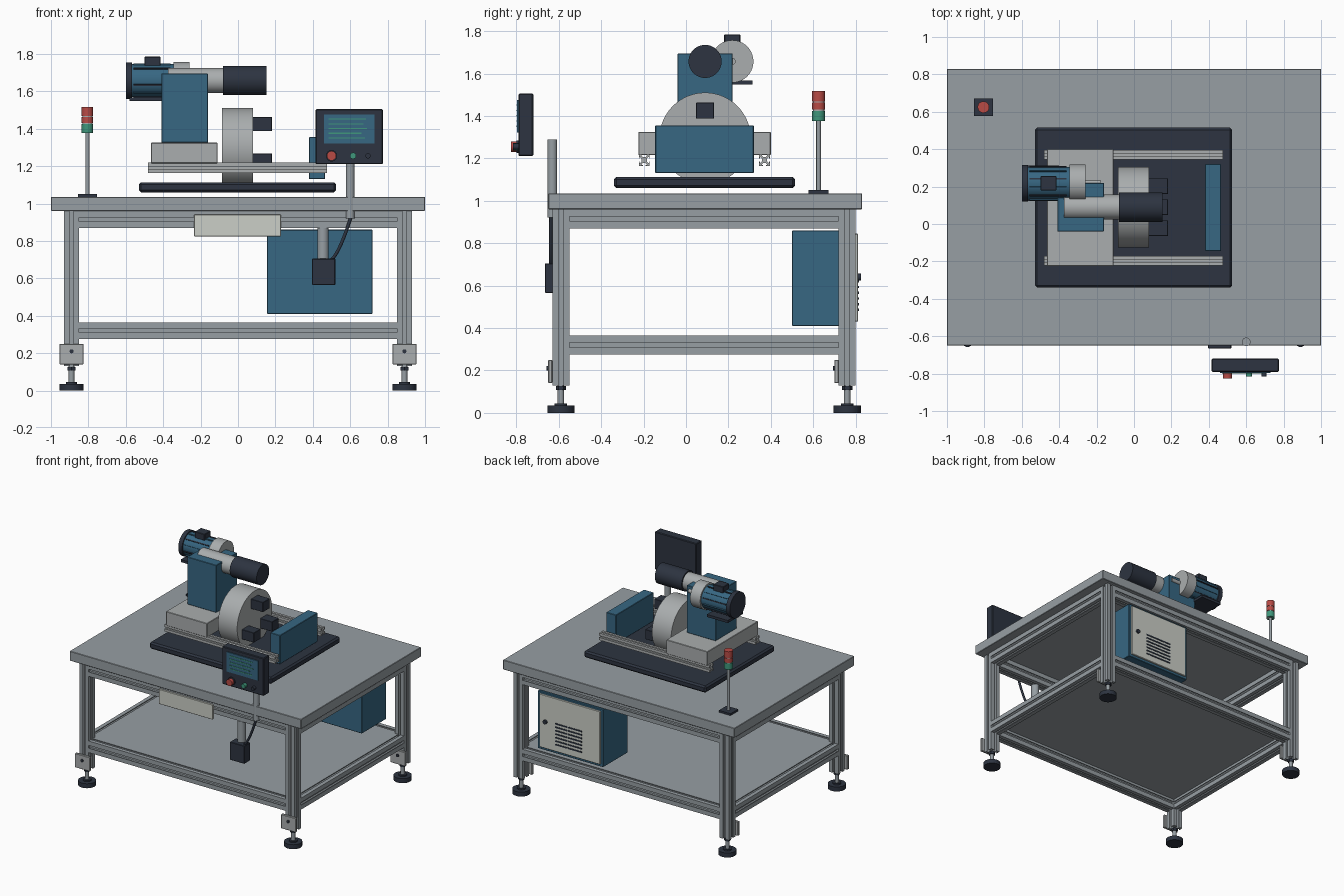
import bpy, bmesh, math
from mathutils import Matrix, Vector

if "Cube" in bpy.data.objects:
    bpy.data.objects.remove(bpy.data.objects["Cube"])


def material(name, rgb):
    m = bpy.data.materials.new(name)
    m.diffuse_color = (*rgb, 1)
    m.use_nodes = True
    m.node_tree.nodes["Principled BSDF"].inputs["Base Color"].default_value = m.diffuse_color
    return m


STEEL = material("steel grey", (0.31, 0.345, 0.37))
LIGHT = material("light grey", (0.40, 0.42, 0.425))
DARK = material("dark navy", (0.026, 0.034, 0.052))
BLUE = material("machine blue", (0.038, 0.135, 0.225))
RED = material("signal red", (0.48, 0.07, 0.06))
GREEN = material("signal green", (0.05, 0.31, 0.20))
CREAM = material("off white", (0.60, 0.62, 0.57))


def finish(bm, name, mat, smooth=False):
    bmesh.ops.recalc_face_normals(bm, faces=bm.faces)
    me = bpy.data.meshes.new(name)
    bm.to_mesh(me)
    bm.free()
    ob = bpy.data.objects.new(name, me)
    bpy.context.collection.objects.link(ob)
    me.materials.append(mat)
    if smooth:
        bpy.ops.object.select_all(action='DESELECT')
        ob.select_set(True)
        bpy.context.view_layer.objects.active = ob
        bpy.ops.object.shade_smooth_by_angle(angle=math.radians(35))
    return ob


def box(name, mat, x, y, z, bevel=0):
    """Box from (min, max) pairs."""
    bm = bmesh.new()
    size = [r[1] - r[0] for r in (x, y, z)]
    mid = [(r[0] + r[1]) / 2 for r in (x, y, z)]
    bmesh.ops.create_cube(bm, size=1, matrix=Matrix.Translation(mid) @ Matrix.Diagonal((*size, 1)))
    if bevel:
        bmesh.ops.bevel(bm, geom=bm.edges[:], offset=bevel, segments=1, affect='EDGES')
    return finish(bm, name, mat)


def axis_frame(axis):
    """Rotation taking local z to a world axis."""
    return {'x': Matrix(((0, 0, 1), (1, 0, 0), (0, 1, 0))),
            'y': Matrix(((1, 0, 0), (0, 0, 1), (0, 1, 0))),
            'z': Matrix.Identity(3)}[axis].to_4x4()


def cyl(name, mat, axis, c, span, r, sides=40):
    """Cylinder along an axis; c holds the two other coordinates in order."""
    i = 'xyz'.index(axis)
    pos = list(c)
    pos.insert(i, (span[0] + span[1]) / 2)
    bm = bmesh.new()
    bmesh.ops.create_cone(bm, cap_ends=True, segments=sides, radius1=r, radius2=r,
                          depth=span[1] - span[0],
                          matrix=Matrix.Translation(pos) @ axis_frame(axis))
    return finish(bm, name, mat, True)


# One side of the slotted bar section, turned four times
SIDE = [(.5, -.5), (.5, -.12), (.44, -.12), (.44, -.24), (.37, -.24), (.25, -.12),
        (.25, .12), (.37, .24), (.44, .24), (.44, .12), (.5, .12)]


def slotted_bar(name, mat, axis, c, span, w, h):
    pts = []
    for k in range(4):
        for p in SIDE:
            a, b = p
            for _ in range(k):
                a, b = -b, a
            pts.append((a * w, b * h))
    i = 'xyz'.index(axis)
    bm = bmesh.new()
    rings = []
    for s in span:
        ring = []
        for a, b in pts:
            co = [c[0] + a, c[1] + b]
            co.insert(i, s)
            ring.append(bm.verts.new(co))
        rings.append(ring)
        bm.faces.new(ring)
    n = len(pts)
    for k in range(n):
        bm.faces.new((rings[0][k], rings[0][(k + 1) % n], rings[1][(k + 1) % n], rings[1][k]))
    return finish(bm, name, mat)


# Table frame
box("table_top", STEEL, (-1, 1), (-.65, .83), (.96, 1.035), .003)
box("lower_shelf", STEEL, (-.86, .86), (-.56, .73), (.35, .365))
for x in (-.89, .89):
    for y in (-.59, .76):
        slotted_bar("leg", STEEL, 'z', (x, y), (.13, .96), .08, .08)
        cyl("foot_pad", DARK, 'z', (x, y), (0, .035), .064)
        cyl("foot_collar", DARK, 'z', (x, y), (.03, .045), .03)
        cyl("foot_stem", STEEL, 'z', (x, y), (.03, .14), .015, 24)
        cyl("foot_nut", DARK, 'z', (x, y), (.107, .127), .024, 6)
        box("foot_bracket", LIGHT, (x - .064, x + .064), (y - .06, y - .04), (.14, .25), .003)
        cyl("bracket_bolt", DARK, 'y', (x, .21), (y - .068, y - .055), .011, 16)
for z in (.32, .915):
    for y in (-.59, .76):
        slotted_bar("long_rail", STEEL, 'x', (y, z), (-.85, .85), .08, .09)
    for x in (-.89, .89):
        slotted_bar("side_rail", STEEL, 'y', (x, z), (-.55, .72), .08, .09)
box("front_plate", CREAM, (-.235, .23), (-.643, -.625), (.825, .94), .002)

# Control cabinet
box("cabinet", BLUE, (.155, .72), (.50, .80), (.41, .86), .003)
box("cabinet_door", CREAM, (.175, .70), (.795, .812), (.43, .845), .003)
for k in range(7):
    z = .48 + k * .027
    box("vent_slot", DARK, (.33, .45), (.811, .815), (z, z + .011))
    box("vent_slot", DARK, (.455, .56), (.811, .815), (z, z + .011))
cyl("door_lock", DARK, 'y', (.645, .64), (.80, .825), .016, 20)

# Control panel with post
cyl("panel_post", STEEL, 'z', (.60, -.63), (.92, 1.29), .023)
box("panel_body", DARK, (.415, .775), (-.79, -.72), (1.21, 1.505), .005)
box("screen", BLUE, (.46, .73), (-.797, -.785), (1.322, 1.475))
for k, end in enumerate((.68, .66, .69, .67, .685)):
    z = 1.348 + k * .025
    box("screen_line", GREEN, (.485, end), (-.80, -.796), (z, z + .006))
cyl("stop_collar", DARK, 'y', (.50, 1.255), (-.80, -.785), .03)
cyl("stop_button", RED, 'y', (.50, 1.255), (-.825, -.79), .025)
cyl("start_button", GREEN, 'y', (.615, 1.255), (-.815, -.785), .017)
cyl("plain_button", DARK, 'y', (.695, 1.255), (-.815, -.785), .014)

# Hanging switch box and its cable
cyl("hanger", STEEL, 'z', (.455, -.605), (.70, .87), .03)
box("switch_box", DARK, (.395, .52), (-.665, -.59), (.565, .705), .003)
cu = bpy.data.curves.new("cable", 'CURVE')
cu.dimensions = '3D'
cu.bevel_depth = .009
cu.bevel_resolution = 3
sp = cu.splines.new('BEZIER')
sp.bezier_points.add(1)
for p, co, hl, hr in zip(sp.bezier_points,
                         ((.49, -.635, .69), (.612, -.635, .94)),
                         ((.46, -.635, .67), (.615, -.635, .99)),
                         ((.56, -.64, .74), (.61, -.64, .84))):
    p.handle_left_type = p.handle_right_type = 'FREE'
    p.co, p.handle_left, p.handle_right = co, hl, hr
cable = bpy.data.objects.new("cable", cu)
cu.materials.append(DARK)
bpy.context.collection.objects.link(cable)

# Signal tower
box("tower_base", DARK, (-.855, -.755), (.578, .672), (1.035, 1.05))
cyl("tower_pole", STEEL, 'z', (-.805, .625), (1.05, 1.38), .011, 20)
cyl("tower_core", LIGHT, 'z', (-.805, .625), (1.376, 1.51), .027)
for mat, z0, z1 in ((GREEN, 1.376, 1.424), (RED, 1.43, 1.463), (RED, 1.469, 1.517)):
    cyl("tower_lamp", mat, 'z', (-.805, .625), (z0, z1), .031)

# Machine bed, rails and carriage
box("machine_bed", DARK, (-.53, .525), (-.34, .515), (1.06, 1.113), .012)
for y in (-.197, .37):
    slotted_bar("guide_rail", LIGHT, 'x', (y, 1.192), (-.48, .475), .05, .055)
box("carriage", LIGHT, (-.465, -.11), (-.225, .40), (1.215, 1.325), .003)
box("column", BLUE, (-.41, -.16), (-.04, .22), (1.325, 1.695), .003)
box("end_plate", BLUE, (.38, .465), (-.145, .32), (1.13, 1.355), .003)

# Chuck with three jaws
CY, CZ = .09, 1.295
cyl("chuck", LIGHT, 'x', (CY, CZ), (-.085, .08), .215, 64)
for k in range(3):
    a = math.radians(90 + 120 * k)
    y, z = CY + .13 * math.cos(a), CZ + .13 * math.sin(a)
    box("jaw", DARK, (.075, .182), (y - .042, y + .042), (z - .038, z + .038), .002)

# Spindle
cyl("spindle", LIGHT, 'x', (.09, 1.657), (-.375, -.07), .067)
cyl("spindle_nose", DARK, 'x', (.09, 1.657), (-.08, .152), .078)

# Motor with fins, terminal box and foot
MY, MZ = .218, 1.657
cyl("motor_body", BLUE, 'x', (MY, MZ), (-.572, -.345), .088)
cyl("motor_end_cap", DARK, 'x', (MY, MZ), (-.60, -.567), .098)
cyl("motor_flange", LIGHT, 'x', (MY, MZ), (-.345, -.258), .10)
cyl("motor_shaft", LIGHT, 'x', (MY, MZ), (-.26, -.18), .016, 20)
for k in range(12):
    a = math.radians(15 + 30 * k)
    bm = bmesh.new()
    m = (Matrix.Translation((-.46, MY, MZ)) @ Matrix.Rotation(a, 4, 'X')
         @ Matrix.Translation((0, .088, 0)) @ Matrix.Diagonal((.20, .014, .008, 1)))
    bmesh.ops.create_cube(bm, size=1, matrix=m)
    finish(bm, "motor_fin", BLUE if k % 2 else DARK)
box("terminal_box", DARK, (-.50, -.415), (MY - .038, MY + .038), (1.735, 1.785), .003)
box("motor_foot", DARK, (-.58, -.40), (MY - .095, MY + .095), (1.547, 1.567))
